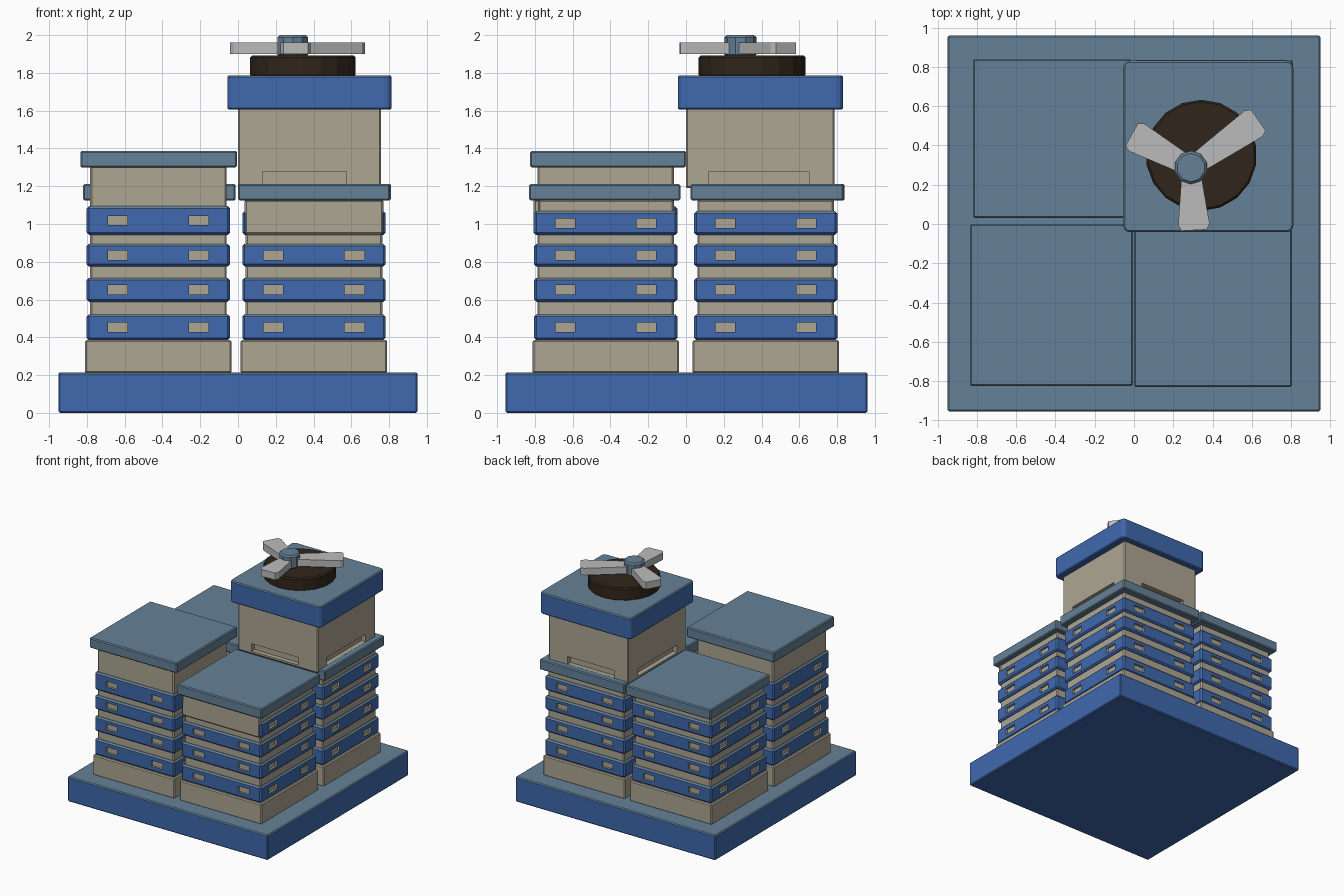
import bpy, bmesh
from math import radians
from mathutils import Matrix, Vector

if "Cube" in bpy.data.objects:
    bpy.data.objects.remove(bpy.data.objects["Cube"])


def mat(name, rgb):
    m = bpy.data.materials.new(name)
    m.diffuse_color = (*rgb, 1)
    m.use_nodes = True
    m.node_tree.nodes["Principled BSDF"].inputs["Base Color"].default_value = m.diffuse_color
    return m


BLUE = mat("blue", (0.05, 0.14, 0.42))
STEEL = mat("steel_blue", (0.13, 0.22, 0.31))
BEIGE = mat("beige", (0.42, 0.38, 0.29))
DARK = mat("dark_brown", (0.03, 0.018, 0.01))
GREY = mat("light_grey", (0.5, 0.5, 0.5))


def add_box(bm, x0, x1, y0, y1, z0, z1, bevel=0.0, corner=0.0):
    """Box between limits; corner rounds the upright edges, bevel softens all edges."""
    part = bmesh.new()
    size = Vector((x1 - x0, y1 - y0, z1 - z0))
    mid = Vector((x0 + x1, y0 + y1, z0 + z1)) / 2
    bmesh.ops.create_cube(part, size=1, matrix=Matrix.Translation(mid) @ Matrix.Diagonal((*size, 1)))
    if corner:
        upright = [e for e in part.edges if abs(e.verts[0].co.z - e.verts[1].co.z) > 1e-4]
        bmesh.ops.bevel(part, geom=upright, offset=corner, segments=2, profile=0.5, affect='EDGES')
    if bevel:
        bmesh.ops.bevel(part, geom=part.edges[:], offset=bevel, segments=1, affect='EDGES')
    tmp = bpy.data.meshes.new("tmp")
    part.to_mesh(tmp)
    bm.from_mesh(tmp)
    part.free()
    bpy.data.meshes.remove(tmp)


def finish(name, bm, mats, top_slot=0, slot=0):
    """Make the object; upward faces take top_slot, the others slot."""
    bm.normal_update()
    for f in bm.faces:
        f.material_index = top_slot if f.normal.z > 0.6 else slot
    me = bpy.data.meshes.new(name)
    bm.to_mesh(me)
    bm.free()
    for m in mats:
        me.materials.append(m)
    ob = bpy.data.objects.new(name, me)
    bpy.context.collection.objects.link(ob)
    return ob


def box(name, limits, mats, bevel=0.008, corner=0.0, top_slot=0):
    bm = bmesh.new()
    add_box(bm, *limits, bevel, corner)
    return finish(name, bm, mats, top_slot)


def square(cx, cy, h, z0, z1):
    return (cx - h, cx + h, cy - h, cy + h, z0, z1)


def cut(ob, cutter):
    mod = ob.modifiers.new("recesses", 'BOOLEAN')
    mod.operation, mod.object, mod.solver = 'DIFFERENCE', cutter, 'EXACT'
    cutter.hide_render = True
    cutter.hide_viewport = True


def side_windows(bm, cx, cy, inner, outer, off, w, z0, z1):
    """Cutter boxes at one offset on all four sides."""
    for s in (-1, 1):
        a, b = sorted((s * inner, s * outer))
        add_box(bm, cx + off - w, cx + off + w, cy + a, cy + b, z0, z1)
        add_box(bm, cx + a, cx + b, cy + off - w, cy + off + w, z0, z1)


# Plinth
box("plinth", (-0.95, 0.95, -0.955, 0.96, 0, 0.215), [BLUE, STEEL], 0.008, 0, 1)

BANDS = [(0.385, 0.522), (0.588, 0.715), (0.775, 0.895), (0.942, 1.068)]


def tower(name, cx, cy, core_top, roof):
    # Footing, core and roof slab
    box(name + "_footing", square(cx, cy, 0.388, 0.21, 0.385), [BEIGE])
    box(name + "_core", square(cx, cy, 0.362, 0.3, core_top), [BEIGE], 0.01)
    box(name + "_roof", roof, [STEEL], 0.008)
    # Storey bands with two recessed windows per side
    bands, holes = bmesh.new(), bmesh.new()
    for i, (z0, z1) in enumerate(BANDS):
        if i == 3 and name == "front_left":
            z1 = 1.095
        add_box(bands, *square(cx, cy, 0.379, z0, z1), 0.012)
        mid = (z0 + z1) / 2
        for off in (-0.215, 0.215):
            side_windows(holes, cx, cy, 0.35, 0.42, off, 0.052, mid - 0.025, mid + 0.025)
    mats = [BLUE, STEEL, BEIGE]
    ob = finish(name + "_storey_bands", bands, mats, 1)
    cut(ob, finish(name + "_window_cutter", holes, mats, 2, 2))


tower("front_left", -0.422, -0.425, 1.31, (-0.835, -0.005, -0.825, 0.0, 1.30, 1.387))
tower("back_left", -0.422, 0.422, 1.13, (-0.82, -0.012, 0.03, 0.84, 1.125, 1.212))
tower("front_right", 0.402, -0.425, 1.13, (0.0, 0.805, -0.83, -0.03, 1.125, 1.212))
tower("back_right", 0.402, 0.422, 1.13, (0.0, 0.81, 0.025, 0.835, 1.125, 1.212))

# Plain upper front wall on the front right tower
box("front_right_upper_wall", (0.035, 0.77, -0.808, -0.77, 0.945, 1.13), [BEIGE], 0.01)

# Upper block of the tall tower with a wide recess low on each side
block = box("upper_block", (0.0, 0.757, 0.0, 0.785, 1.19, 1.62), [BEIGE], 0.008)
slots = bmesh.new()
add_box(slots, 0.13, 0.575, -0.1, 0.04, 1.213, 1.278)
add_box(slots, 0.13, 0.575, 0.745, 0.9, 1.213, 1.278)
add_box(slots, -0.1, 0.04, 0.12, 0.65, 1.213, 1.278)
add_box(slots, 0.717, 0.9, 0.12, 0.65, 1.213, 1.278)
cut(block, finish("upper_slot_cutter", slots, [BEIGE]))
box("upper_roof", (-0.055, 0.812, -0.042, 0.832, 1.605, 1.787), [BLUE, STEEL], 0.008, 0.03, 1)


def cylinder(name, x, y, r, z0, z1, sides, material, bevel):
    bm = bmesh.new()
    bmesh.ops.create_cone(bm, cap_ends=True, segments=sides, radius1=r, radius2=r, depth=z1 - z0,
                          matrix=Matrix.Translation((x, y, (z0 + z1) / 2)))
    rim = [e for e in bm.edges if abs(e.verts[0].co.z - e.verts[1].co.z) < 1e-4]
    bmesh.ops.bevel(bm, geom=rim, offset=bevel, segments=1, affect='EDGES')
    return finish(name, bm, [material])


# Rotor drum and hub
cylinder("rotor_drum", 0.343, 0.35, 0.283, 1.78, 1.892, 18, DARK, 0.01)
cylinder("rotor_hub", 0.29, 0.288, 0.085, 1.885, 2.0, 10, STEEL, 0.012)

# Rotor blades, widening towards the tip
for n, (angle, length) in enumerate([(35, 0.42), (151, 0.345), (273, 0.32)]):
    outline = [(0.03, -0.05), (0.1, -0.057), (length - 0.03, -0.08), (length, -0.065),
               (length, 0.065), (length - 0.03, 0.08), (0.1, 0.057), (0.03, 0.05)]
    bm = bmesh.new()
    face = bm.faces.new([bm.verts.new((x, y, 1.9)) for x, y in outline])
    new = bmesh.ops.extrude_face_region(bm, geom=[face])["geom"]
    bmesh.ops.translate(bm, vec=(0, 0, 0.06), verts=[v for v in new if isinstance(v, bmesh.types.BMVert)])
    bmesh.ops.recalc_face_normals(bm, faces=bm.faces[:])
    bm.transform(Matrix.Translation((0.29, 0.288, 0)) @ Matrix.Rotation(radians(angle), 4, 'Z'))
    finish(f"rotor_blade_{n + 1}", bm, [GREY])
